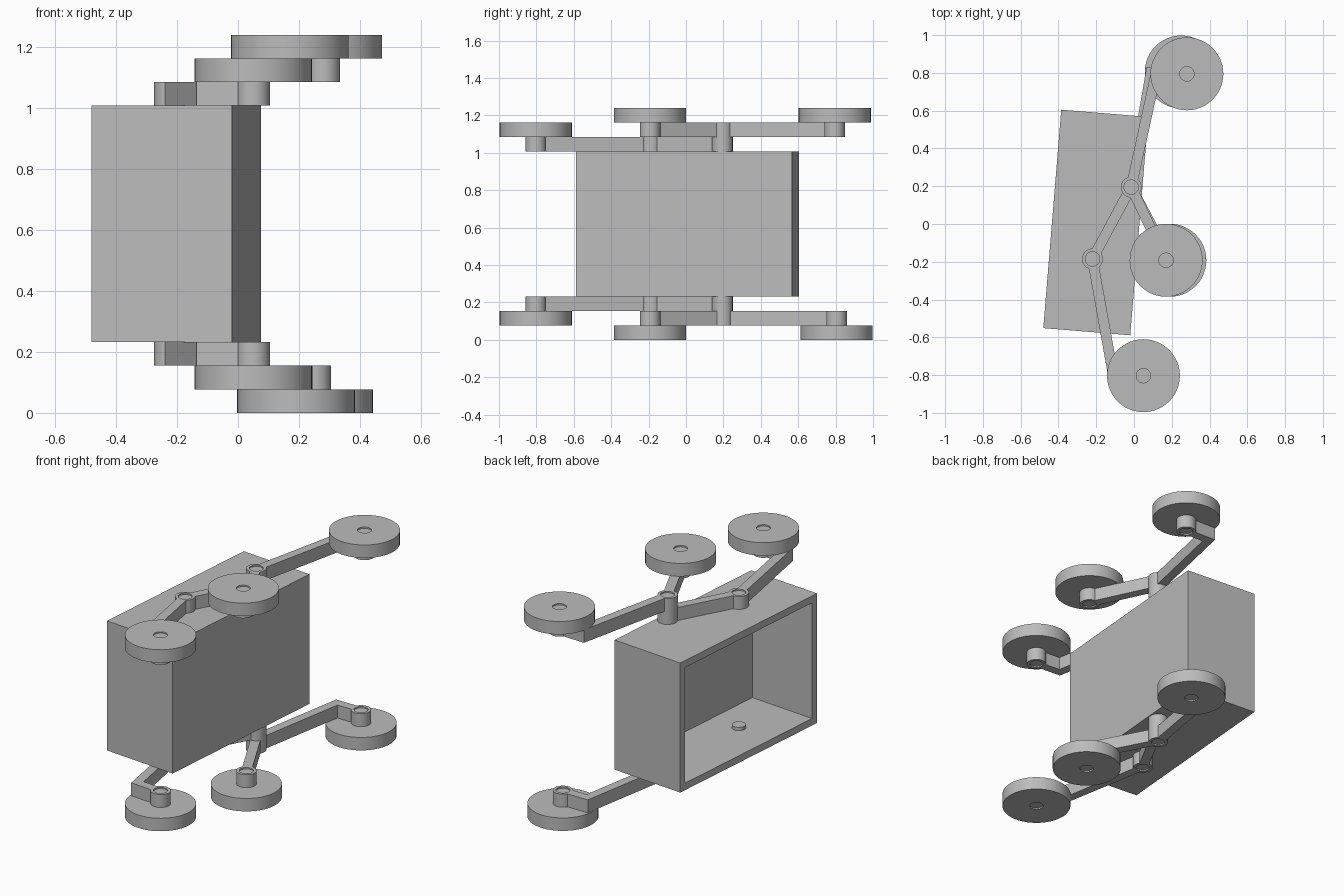
import bpy, bmesh, math
from mathutils import Vector

cube = bpy.data.objects.get("Cube")
if cube:
    bpy.data.objects.remove(cube, do_unlink=True)

grey = bpy.data.materials.new("plain grey")
grey.use_nodes = True
colour = (0.5, 0.5, 0.5, 1)
grey.diffuse_color = colour
grey.node_tree.nodes["Principled BSDF"].inputs["Base Color"].default_value = colour

STEP = 0.0775            # thickness of one layer of the linkage
HEIGHT = 16 * STEP
WHEEL_R, HUB_R, PIN_R = 0.193, 0.055, 0.038
ARM_W = 0.055
WALL = 0.042


def finish(bm, name, smooth=False):
    bmesh.ops.recalc_face_normals(bm, faces=bm.faces)
    mesh = bpy.data.meshes.new(name)
    bm.to_mesh(mesh)
    bm.free()
    mesh.materials.append(grey)
    obj = bpy.data.objects.new(name, mesh)
    bpy.context.collection.objects.link(obj)
    if smooth:
        bpy.ops.object.select_all(action='DESELECT')
        obj.select_set(True)
        bpy.context.view_layer.objects.active = obj
        bpy.ops.object.shade_smooth_by_angle(angle=math.radians(30))
    return obj


def layer_z(low, high, top):
    """Heights of linkage layers, counted outward from the box."""
    z0, z1 = 13 * STEP + low * STEP, 13 * STEP + high * STEP
    return (z0, z1) if top else (HEIGHT - z1, HEIGHT - z0)


def disc(name, centre, radius, z0, z1, dimple=0.008):
    """Turned disc whose pin is set slightly below both flat faces."""
    profile = [(0, z0 + dimple), (PIN_R, z0 + dimple), (PIN_R, z0), (radius, z0),
               (radius, z1), (PIN_R, z1), (PIN_R, z1 - dimple), (0, z1 - dimple)]
    bm = bmesh.new()
    verts = [bm.verts.new((r, 0, z)) for r, z in profile]
    edges = [bm.edges.new(pair) for pair in zip(verts, verts[1:])]
    bmesh.ops.spin(bm, geom=verts + edges, cent=(0, 0, 0), axis=(0, 0, 1),
                   angle=math.tau, steps=48)
    bmesh.ops.remove_doubles(bm, verts=bm.verts, dist=0.0005)
    bmesh.ops.translate(bm, verts=bm.verts, vec=(*centre, 0))
    return finish(bm, name, True)


def arm(name, path, z0, z1):
    """Flat bar along a path with mitred elbows, ending inside the hub rims."""
    pts = [Vector(p) for p in path]
    dirs = [(b - a).normalized() for a, b in zip(pts, pts[1:])]
    pts[0] += dirs[0] * 0.045
    pts[-1] -= dirs[-1] * 0.045
    left, right = [], []
    for i, p in enumerate(pts):
        d0, d1 = dirs[max(i - 1, 0)], dirs[min(i, len(dirs) - 1)]
        n0, n1 = Vector((-d0.y, d0.x)), Vector((-d1.y, d1.x))
        mitre = (n0 + n1) / (1 + n0.dot(n1)) * ARM_W / 2
        left.append(p + mitre)
        right.append(p - mitre)
    bm = bmesh.new()
    face = bm.faces.new([bm.verts.new((*p, z0)) for p in left + right[::-1]])
    new = bmesh.ops.extrude_face_region(bm, geom=[face], use_keep_orig=True)["geom"]
    bmesh.ops.translate(bm, verts=[v for v in new if isinstance(v, bmesh.types.BMVert)],
                        vec=(0, 0, z1 - z0))
    finish(bm, name)


# Box, hollowed from its -x side
width, length, z0, z1 = 0.462, 1.16, 3 * STEP, 13 * STEP
bm = bmesh.new()
bmesh.ops.create_cube(bm, size=1)
bmesh.ops.scale(bm, vec=(width, length, z1 - z0), verts=bm.verts)
mouth = [f for f in bm.faces if f.normal.x < -0.9]
bmesh.ops.inset_individual(bm, faces=mouth, thickness=WALL, use_even_offset=True)
bmesh.ops.inset_individual(bm, faces=mouth, thickness=0, depth=WALL - width)
box = finish(bm, "open_box")
box.location = (-0.2025, 0.008, (z0 + z1) / 2)
box.rotation_euler.z = math.radians(-4.7)

# Linkage above and below the box; the two sides are posed slightly differently
main = (-0.015, 0.195)
anchor = (-0.22, -0.185)
front = (0.05, -0.803)
for side, top, back, back_elbow, middle in (
        ("upper", True, (0.28, 0.795), (0.117, 0.80), (0.17, -0.192)),
        ("lower", False, (0.25, 0.805), (0.09, 0.805), (0.19, -0.192))):
    inner, outer = layer_z(0, 1, top), layer_z(1, 2, top)
    # Hubs
    disc(side + "_main_hub", main, HUB_R, *layer_z(0, 2, top))
    disc(side + "_anchor_hub", anchor, HUB_R, *inner)
    disc(side + "_front_hub", front, HUB_R, *inner)
    disc(side + "_middle_hub", middle, HUB_R, *outer)
    disc(side + "_back_hub", back, HUB_R, *outer)
    # Arms
    arm(side + "_link_arm", [main, anchor], *inner)
    arm(side + "_front_arm", [anchor, (-0.112, -0.79), front], *inner)
    arm(side + "_middle_arm", [main, middle], *outer)
    arm(side + "_back_arm", [main, back_elbow, back], *outer)
    # Wheels
    disc(side + "_front_wheel", front, WHEEL_R, *outer)
    disc(side + "_middle_wheel", middle, WHEEL_R, *layer_z(2, 3, top))
    disc(side + "_back_wheel", back, WHEEL_R, *layer_z(2, 3, top))
    # Pin end that pokes through the box wall
    a, b = layer_z(-(WALL + 0.02) / STEP, 0.1, top)
    bm = bmesh.new()
    bmesh.ops.create_cone(bm, cap_ends=True, segments=48, radius1=PIN_R,
                          radius2=PIN_R, depth=b - a)
    bmesh.ops.translate(bm, verts=bm.verts, vec=(*anchor, (a + b) / 2))
    finish(bm, side + "_anchor_pin", True)
